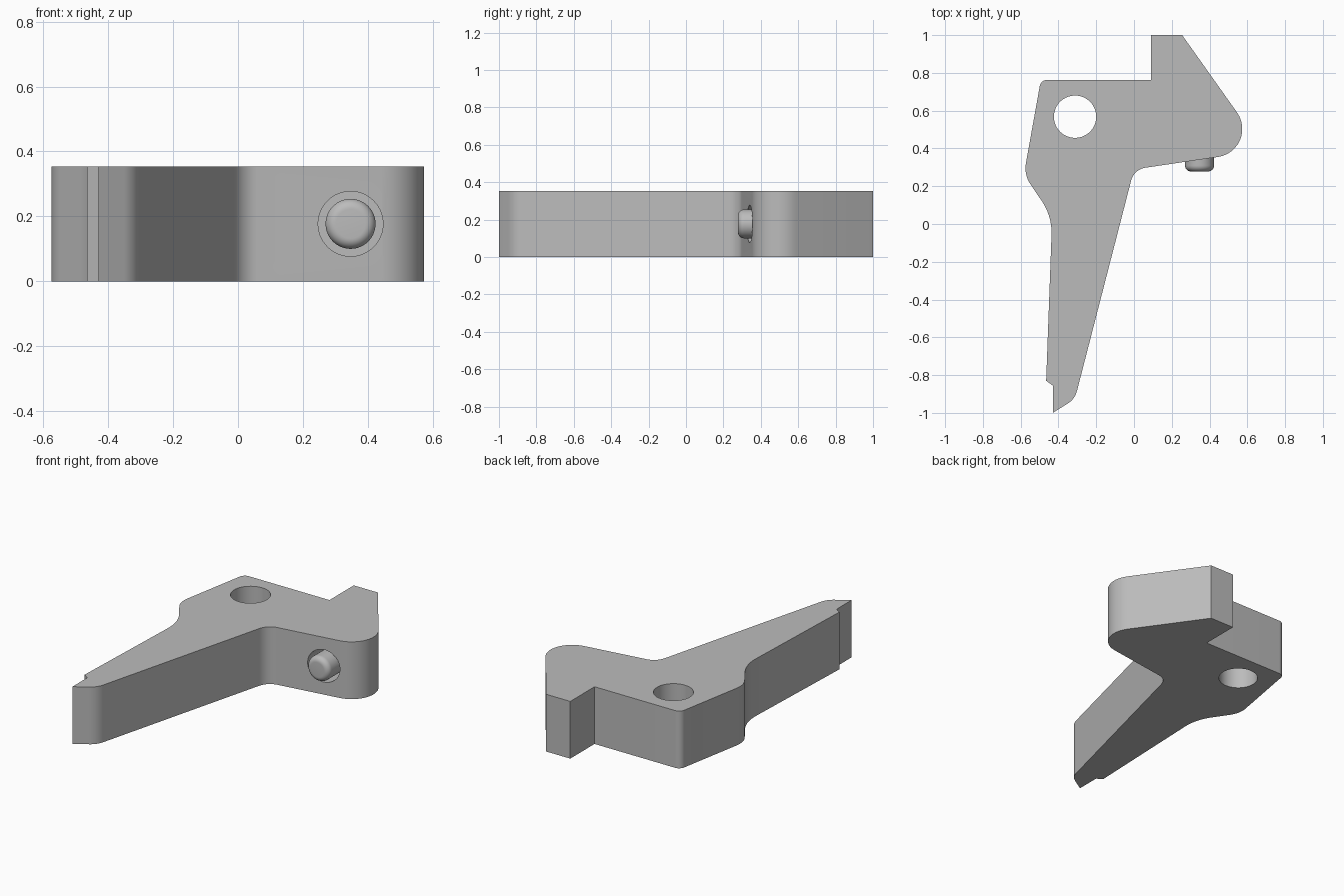
import bpy
import bmesh
import math
from mathutils import Vector, Matrix

cube = bpy.data.objects.get("Cube")
if cube:
    bpy.data.objects.remove(cube, do_unlink=True)

THICK = 0.353
PIN_X, PIN_Z = 0.347, 0.177

grey = bpy.data.materials.new("plain grey")
grey.use_nodes = True
colour = (0.5, 0.5, 0.5, 1)
grey.diffuse_color = colour
grey.node_tree.nodes["Principled BSDF"].inputs["Base Color"].default_value = colour


def make_object(name, bm):
    bmesh.ops.recalc_face_normals(bm, faces=bm.faces)
    mesh = bpy.data.meshes.new(name)
    bm.to_mesh(mesh)
    bm.free()
    mesh.materials.append(grey)
    obj = bpy.data.objects.new(name, mesh)
    bpy.context.collection.objects.link(obj)
    return obj


def rounded(corners, steps=12):
    """Outline points, with each (x, y, radius) corner rounded by an arc."""
    points = []
    for i, (x, y, r) in enumerate(corners):
        p = Vector((x, y))
        if r == 0:
            points.append(p)
            continue
        a = (Vector(corners[i - 1][:2]) - p).normalized()
        b = (Vector(corners[(i + 1) % len(corners)][:2]) - p).normalized()
        half = a.angle(b) / 2
        centre = p + (a + b).normalized() * (r / math.sin(half))
        start = p + a * (r / math.tan(half)) - centre
        end = p + b * (r / math.tan(half)) - centre
        sweep = math.atan2(start.x * end.y - start.y * end.x, start.dot(end))
        for k in range(steps + 1):
            points.append(centre + Matrix.Rotation(sweep * k / steps, 2) @ start)
    return points


def cylinder(name, radius, depth, centre, along_y=False, fillet=0):
    bm = bmesh.new()
    bmesh.ops.create_cone(bm, cap_ends=True, segments=64, radius1=radius,
                          radius2=radius, depth=depth)
    if fillet:
        rim = [e for e in bm.edges if all(v.co.z > 0 for v in e.verts)]
        bmesh.ops.bevel(bm, geom=rim, offset=fillet, segments=8,
                        profile=0.5, affect='EDGES')
    if along_y:
        bm.transform(Matrix.Rotation(math.pi / 2, 4, 'X'))
    bm.transform(Matrix.Translation(centre))
    return make_object(name, bm)


def smooth(obj):
    bpy.ops.object.select_all(action='DESELECT')
    obj.select_set(True)
    bpy.context.view_layer.objects.active = obj
    bpy.ops.object.shade_smooth_by_angle(angle=math.radians(25))


# Lever plate: rounded outline pulled up to full thickness
outline = rounded([
    (0.09, 1, 0), (0.09, 0.763, 0), (-0.493, 0.763, 0.04),
    (-0.583, 0.262, 0.15), (-0.433, 0.04, 0.3), (-0.465, -0.83, 0),
    (-0.43, -0.855, 0), (-0.43, -1, 0), (-0.313, -0.927, 0.11),
    (0, 0.289, 0.09), (0.687, 0.391, 0.15), (0.255, 1, 0),
])
bm = bmesh.new()
base = bm.faces.new([bm.verts.new((p.x, p.y, 0)) for p in outline])
top = bmesh.ops.extrude_face_region(bm, geom=[base])["geom"]
bmesh.ops.translate(bm, vec=(0, 0, THICK),
                    verts=[v for v in top if isinstance(v, bmesh.types.BMVert)])
plate = make_object("lever_plate", bm)

# Pivot hole and pin socket
cutters = [
    cylinder("pivot_hole_cutter", 0.112, 1, (-0.312, 0.568, PIN_Z)),
    cylinder("pin_socket_cutter", 0.1, 0.4, (PIN_X, 0.3, PIN_Z), along_y=True),
]
for cutter in cutters:
    mod = plate.modifiers.new(cutter.name, 'BOOLEAN')
    mod.object = cutter
    mod.solver = 'EXACT'
    bpy.context.view_layer.objects.active = plate
    bpy.ops.object.modifier_apply(modifier=mod.name)
    bpy.data.objects.remove(cutter, do_unlink=True)
smooth(plate)

# Round-nosed pin standing in the socket
pin = cylinder("pin", 0.077, 0.24, (PIN_X, 0.398, PIN_Z), along_y=True, fillet=0.032)
smooth(pin)
